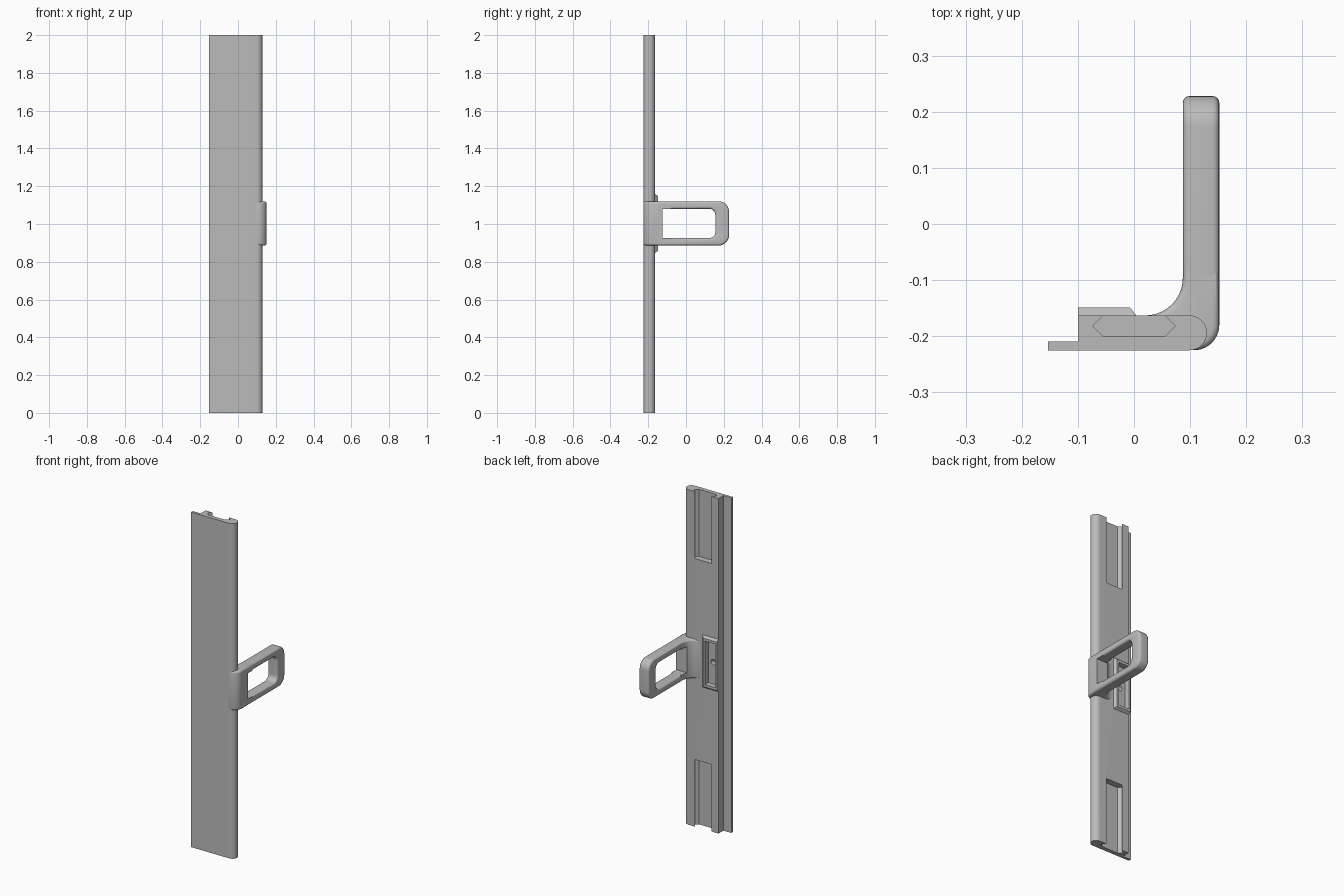
import bpy, bmesh
from math import cos, sin, radians
from mathutils import Matrix

if "Cube" in bpy.data.objects:
    bpy.data.objects.remove(bpy.data.objects["Cube"], do_unlink=True)

MID = 1.003      # height of the handle centre
HALF = 0.117     # half height of the handle
ROUND = 0.012    # edge rounding of the handle

grey = bpy.data.materials.new("grey")
grey.use_nodes = True
grey.diffuse_color = (0.5, 0.5, 0.5, 1)
grey.node_tree.nodes["Principled BSDF"].inputs["Base Color"].default_value = (0.5, 0.5, 0.5, 1)


def arc(cx, cy, r, start, end, steps=10):
    angles = [radians(start + (end - start) * i / steps) for i in range(steps + 1)]
    return [(cx + r * cos(a), cy + r * sin(a)) for a in angles]


def link(name, mesh):
    obj = bpy.data.objects.new(name, mesh)
    bpy.context.collection.objects.link(obj)
    mesh.materials.clear()
    mesh.materials.append(grey)
    return obj


def prism(name, outline, z0, z1):
    bm = bmesh.new()
    face = bm.faces.new([bm.verts.new((x, y, z0)) for x, y in outline])
    new = bmesh.ops.extrude_face_region(bm, geom=[face])["geom"]
    bmesh.ops.translate(bm, vec=(0, 0, z1 - z0),
                        verts=[v for v in new if isinstance(v, bmesh.types.BMVert)])
    bmesh.ops.recalc_face_normals(bm, faces=bm.faces)
    mesh = bpy.data.meshes.new(name)
    bm.to_mesh(mesh)
    bm.free()
    return link(name, mesh)


def box(name, x0, x1, y0, y1, z0, z1):
    return prism(name, [(x0, y0), (x1, y0), (x1, y1), (x0, y1)], z0, z1)


def rounded_plate(name, outlines, thickness, matrix):
    """Filled outline with rounded rims, centred on its local z."""
    curve = bpy.data.curves.new(name, "CURVE")
    curve.dimensions = "2D"
    curve.fill_mode = "BOTH"
    curve.extrude = thickness / 2 - ROUND
    curve.bevel_depth = ROUND
    curve.bevel_resolution = 3
    curve.offset = -ROUND
    for pts in outlines:
        spline = curve.splines.new("POLY")
        spline.points.add(len(pts) - 1)
        for p, (u, v) in zip(spline.points, pts):
            p.co = (u, v, 0, 1)
        spline.use_cyclic_u = True
    temp = bpy.data.objects.new(name + "_curve", curve)
    bpy.context.collection.objects.link(temp)
    deps = bpy.context.evaluated_depsgraph_get()
    mesh = bpy.data.meshes.new_from_object(temp.evaluated_get(deps))
    bpy.data.objects.remove(temp, do_unlink=True)
    bm = bmesh.new()
    bm.from_mesh(mesh)
    bmesh.ops.remove_doubles(bm, verts=bm.verts, dist=0.0001)
    bmesh.ops.recalc_face_normals(bm, faces=bm.faces)
    bmesh.ops.transform(bm, matrix=matrix, verts=bm.verts)
    bm.to_mesh(mesh)
    bm.free()
    return link(name, mesh)


def cut(obj, *cutters):
    for c in cutters:
        mod = obj.modifiers.new("cut", "BOOLEAN")
        mod.operation = "DIFFERENCE"
        mod.solver = "EXACT"
        mod.object = c
        c.hide_render = True
        c.hide_set(True)


# Long bar with a thin lip on one side and a rounded edge on the other
bar = prism("bar", [(-0.153, -0.225)] + arc(0.099, -0.194, 0.031, -90, 90, 16)
            + [(-0.1, -0.163), (-0.1, -0.209), (-0.153, -0.209)], 0, 2)

# Undercut slots at both ends
slot = [(-0.055, -0.2), (0.055, -0.2), (0.0735, -0.182), (0.055, -0.163),
        (0.055, -0.14), (-0.055, -0.14), (-0.055, -0.163), (-0.0735, -0.182)]
slots = [prism("slot_cutter", slot, z, z + 0.5) for z in (-0.1, 1.6)]

# Raised latch frame with chamfered rim, recess and screw hole
frame = box("latch_frame", -0.1, 0.005, -0.164, -0.149, MID - 0.157, MID + 0.157)
for v in frame.data.vertices:
    if v.co.y > -0.155:
        v.co.z += 0.012 if v.co.z < MID else -0.012
        if v.co.x > 0:
            v.co.x -= 0.012
recess = box("recess_cutter", -0.09, -0.02, -0.182, -0.1, MID - 0.13, MID + 0.13)
hole = prism("hole_cutter", arc(0, 0, 0.017, 0, 345, 23), -0.21, -0.15)
hole.data.transform(Matrix(((1, 0, 0, -0.053), (0, 0, 1, 0), (0, -1, 0, MID), (0, 0, 0, 1))))
cut(bar, recess, hole, *slots)
cut(frame, recess)

# Handle elbow, blending from the bar into the arm
elbow = rounded_plate(
    "handle_elbow",
    [arc(0.107, -0.18, 0.045, -90, 0) + [(0.152, -0.08), (0.087, -0.08)]
     + arc(0.02, -0.096, 0.067, 0, -90) + [(0.01, -0.195), (0.09, -0.225)]],
    HALF * 2, Matrix.Translation((0, 0, MID)))
window_cutter = box("window_cutter", 0, 0.3, -0.125, 0, MID - 0.077, MID + 0.077)
cut(elbow, window_cutter)

# Handle arm, a rounded loop standing out at the back
outer = ([(-0.165, MID - HALF)] + arc(0.173, MID - HALF + 0.055, 0.055, -90, 0)
         + arc(0.173, MID + HALF - 0.055, 0.055, 0, 90) + [(-0.165, MID + HALF)])
inner = ([(-0.125, MID - 0.077)] + arc(0.123, MID - 0.045, 0.032, -90, 0)
         + arc(0.123, MID + 0.045, 0.032, 0, 90) + [(-0.125, MID + 0.077)])
arm = rounded_plate("handle_arm", [outer, inner], 0.065,
                    Matrix(((0, 0, 1, 0.1195), (1, 0, 0, 0), (0, 1, 0, 0), (0, 0, 0, 1))))

# Smooth the curved faces and keep hard edges
bpy.ops.object.select_all(action="DESELECT")
for obj in (bar, elbow, arm):
    obj.select_set(True)
bpy.context.view_layer.objects.active = bar
bpy.ops.object.shade_smooth_by_angle(angle=radians(32))
